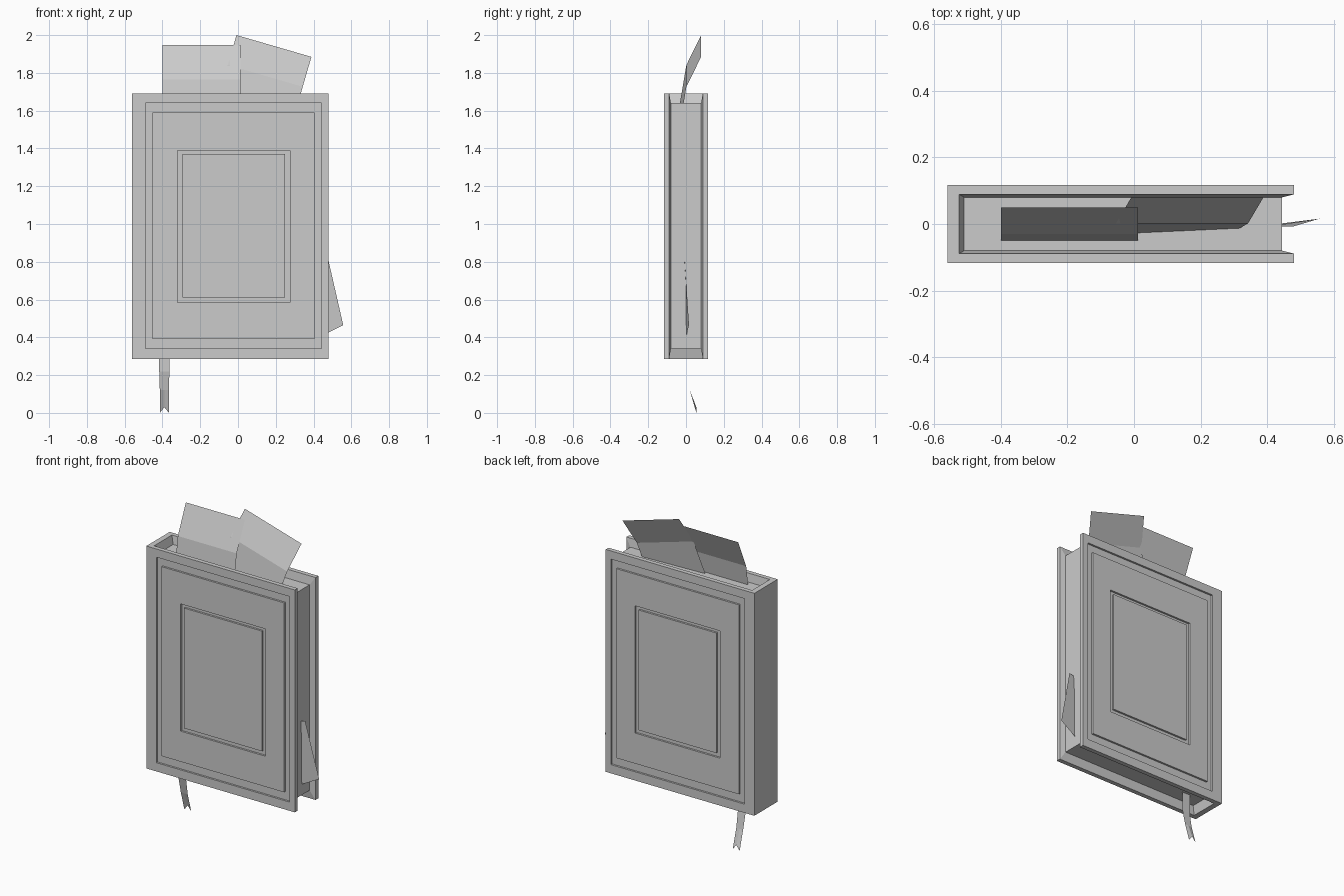
import bpy, bmesh, math
from mathutils import Vector

if "Cube" in bpy.data.objects:
    bpy.data.objects.remove(bpy.data.objects["Cube"])


def make_object(name, bm):
    bmesh.ops.recalc_face_normals(bm, faces=bm.faces)
    mesh = bpy.data.meshes.new(name)
    bm.to_mesh(mesh)
    bm.free()
    obj = bpy.data.objects.new(name, mesh)
    bpy.context.collection.objects.link(obj)
    return obj


def loft_rects(name, rects, side):
    """Bridge nested rectangles (x0, x1, z0, z1, y) and cap both ends."""
    bm = bmesh.new()
    loops = []
    for x0, x1, z0, z1, y in rects:
        loops.append([bm.verts.new((x, y * side, z))
                      for x, z in ((x0, z0), (x1, z0), (x1, z1), (x0, z1))])
    for a, b in zip(loops, loops[1:]):
        for i in range(4):
            j = (i + 1) % 4
            bm.faces.new((a[i], a[j], b[j], b[i]))
    bm.faces.new(loops[0])
    bm.faces.new(loops[-1])
    return make_object(name, bm)


def make_strip(name, rows):
    """Thin sheet through rows of points."""
    bm = bmesh.new()
    rows = [[bm.verts.new(p) for p in row] for row in rows]
    for a, b in zip(rows, rows[1:]):
        for i in range(len(a) - 1):
            bm.faces.new((a[i], a[i + 1], b[i + 1], b[i]))
    return make_object(name, bm)


# Cover boards: bevelled inner rim and two rectangular grooves outside
OUT, DEEP = 0.117, 0.105
outline = (-0.56, 0.48, 0.285, 1.692)
board = [(-0.52, 0.445, 0.34, 1.64, 0.08), (*outline, 0.089), (*outline, OUT)]
grooves = [((-0.49, 0.443, 0.34, 1.64), (-0.453, 0.405, 0.392, 1.59)),
           ((-0.32, 0.275, 0.585, 1.39), (-0.295, 0.25, 0.61, 1.37))]
for outer, inner in grooves:
    board += [(*outer, OUT), (*outer, DEEP), (*inner, DEEP), (*inner, OUT)]
loft_rects("front_cover", board, -1)
loft_rects("back_cover", board, 1)

# Spine with an inner face sloping in to the pages
bm = bmesh.new()
profile = [(-0.56, 0.285), (-0.525, 0.285), (-0.51, 0.34),
           (-0.51, 1.64), (-0.525, 1.692), (-0.56, 1.692)]
ends = [[bm.verts.new((x, y, z)) for x, z in profile] for y in (-0.089, 0.089)]
for i in range(6):
    j = (i + 1) % 6
    bm.faces.new((ends[0][i], ends[0][j], ends[1][j], ends[1][i]))
for end in ends:
    bm.faces.new(end)
make_object("spine", bm)

# Page block
pages = (-0.52, 0.445, 0.34, 1.64)
loft_rects("page_block", [(*pages, -0.081), (*pages, 0.081)], 1)

# Upright loose sheet, bent backwards
make_strip("loose_sheet_left", [[(-0.40, y, z), (0.012, y, z)] for y, z in
           ((0.05, 1.947), (-0.03, 1.765), (-0.055, 1.60))])

# Tilted loose sheet
angle = math.radians(-16.2)
across = Vector((math.cos(angle), 0, math.sin(angle)))
down = Vector((math.sin(angle), 0, -math.cos(angle)))
corner = Vector((-0.008, 0, 2.0))
make_strip("loose_sheet_right",
           [[corner + down * v + across * u + Vector((0, y, 0)) for u in (0, 0.413)]
            for v, y in ((0, 0.08), (0.165, 0.002), (0.41, -0.038))])

# Scrap poking out of the fore edge
make_strip("side_scrap", [[(0.40, -0.008, 0.80), (0.476, -0.008, 0.82)],
                          [(0.43, 0.0, 0.40), (0.557, 0.016, 0.465)]])

# Ribbon marker with a notched end
make_strip("ribbon", [[(-0.39 - w, y, z), (-0.39, y, z + n), (-0.39 + w, y, z)]
           for w, y, z, n in ((0.029, 0, 0.345, 0), (0.027, 0, 0.22, 0),
                              (0.024, 0.02, 0.12, 0), (0.024, 0.055, 0.0, 0.03))])
